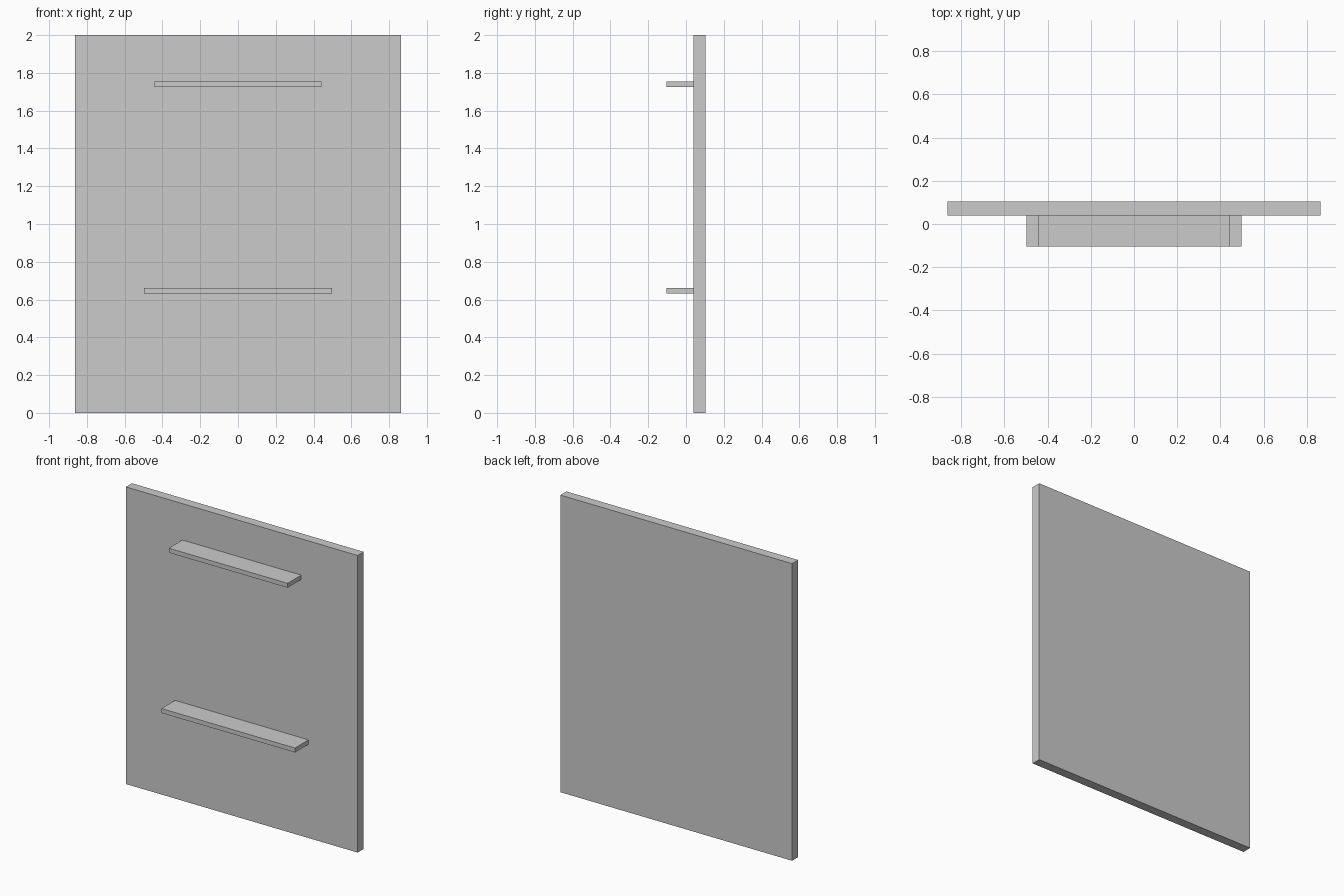
import bpy
import bmesh
from mathutils import Vector

if "Cube" in bpy.data.objects:
    bpy.data.objects.remove(bpy.data.objects["Cube"])


def box(name, lo, hi):
    """Axis-aligned box between two corners."""
    lo, hi = Vector(lo), Vector(hi)
    bm = bmesh.new()
    bmesh.ops.create_cube(bm, size=1)
    for v in bm.verts:
        v.co = (lo + hi) / 2 + v.co * (hi - lo)
    mesh = bpy.data.meshes.new(name)
    bm.to_mesh(mesh)
    bm.free()
    obj = bpy.data.objects.new(name, mesh)
    bpy.context.collection.objects.link(obj)
    return obj


DEPTH = 0.104      # half of the overall depth
PANEL_FRONT = 0.04

# Upright back panel
box("back_panel", (-0.863, PANEL_FRONT, 0), (0.863, DEPTH, 2))

# Two ledges on the front: name, half width, bottom, top
for name, half, z0, z1 in (("upper_ledge", 0.442, 1.725, 1.755),
                           ("lower_ledge", 0.497, 0.631, 0.661)):
    box(name, (-half, -DEPTH, z0), (half, PANEL_FRONT, z1))
